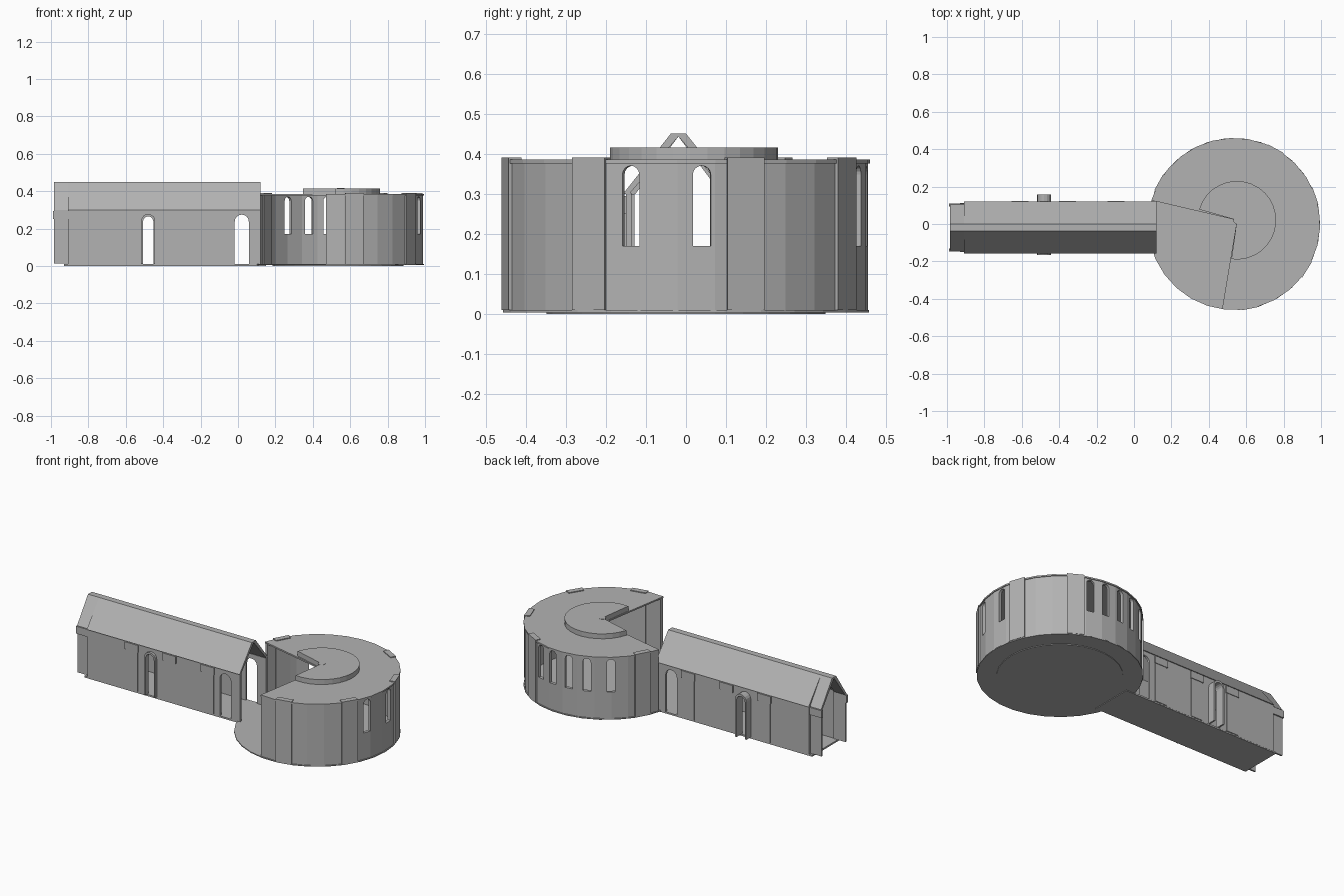
import bpy, bmesh, math
from mathutils import Vector

cube = bpy.data.objects.get("Cube")
if cube:
    bpy.data.objects.remove(cube, do_unlink=True)

stone = bpy.data.materials.new("grey_stone")
stone.use_nodes = True
GREY = (0.45, 0.45, 0.45, 1)
stone.diffuse_color = GREY
stone.node_tree.nodes["Principled BSDF"].inputs["Base Color"].default_value = GREY

CX, CY, R = 0.535, 0.0, 0.46      # drum centre and radius
GAP_END, GAP_START = -98, 164     # walled part of the drum, in degrees


def prisms(name, items):
    """Make one object from (outline points, extrusion vector) pairs."""
    bm = bmesh.new()
    for pts, vec in items:
        face = bm.faces.new([bm.verts.new(p) for p in pts])
        ext = bmesh.ops.extrude_face_region(bm, geom=[face])
        verts = [g for g in ext["geom"] if isinstance(g, bmesh.types.BMVert)]
        bmesh.ops.translate(bm, verts=verts, vec=vec)
    bmesh.ops.recalc_face_normals(bm, faces=bm.faces[:])
    mesh = bpy.data.meshes.new(name)
    bm.to_mesh(mesh)
    bm.free()
    mesh.materials.append(stone)
    obj = bpy.data.objects.new(name, mesh)
    bpy.context.collection.objects.link(obj)
    return obj


def box(x0, x1, y0, y1, z0, z1):
    pts = [(x0, y0, z0), (x1, y0, z0), (x1, y1, z0), (x0, y1, z0)]
    return pts, Vector((0, 0, z1 - z0))


def arc(r, a0, a1, n, z, cx=CX, cy=CY):
    angles = [math.radians(a0 + (a1 - a0) * i / n) for i in range(n + 1)]
    return [(cx + r * math.cos(a), cy + r * math.sin(a), z) for a in angles]


def curved_slab(r0, r1, a0, a1, n, z0, z1):
    pts = arc(r1, a0, a1, n, z0) + arc(r0, a1, a0, n, z0)
    return pts, Vector((0, 0, z1 - z0))


def disc(r, z0, z1, n=30):
    return arc(r, 0, 360, n, z0)[:-1], Vector((0, 0, z1 - z0))


def arch(origin, side, depth, width, z0, z1):
    """Round-headed opening, extruded along depth."""
    o, s, h = Vector(origin), Vector(side), width / 2
    pts = [o - s * h + Vector((0, 0, z0)), o + s * h + Vector((0, 0, z0))]
    for i in range(9):
        a = math.pi * i / 8
        pts.append(o + s * h * math.cos(a) + Vector((0, 0, z1 - h + h * math.sin(a))))
    return pts, Vector(depth)


def cut(obj, items):
    cutter = prisms("opening_cutter", items)
    cutter.hide_render = True
    mod = obj.modifiers.new("openings", "BOOLEAN")
    mod.operation, mod.solver, mod.object = "DIFFERENCE", "EXACT", cutter
    bpy.context.view_layer.objects.active = obj
    bpy.ops.object.modifier_apply(modifier=mod.name)
    bpy.data.objects.remove(cutter, do_unlink=True)


# Round floor with a lower inner disc
prisms("drum_floor", [disc(R, 0.004, 0.01)])
prisms("drum_floor_underside", [disc(0.35, 0, 0.006)])

# Curved wall with arched windows
wall = prisms("drum_wall", [curved_slab(0.437, 0.455, GAP_END, GAP_START, 22, 0.01, 0.38)])
windows = []
for deg in (-17.7, 5, 72, 84, 97.5, 111, 128):
    a = math.radians(deg)
    out, side = Vector((math.cos(a), math.sin(a), 0)), Vector((-math.sin(a), math.cos(a), 0))
    windows.append(arch(Vector((CX, CY, 0)) + out * 0.38, side, out * 0.15, 0.045, 0.17, 0.37))
cut(wall, windows)

# Buttress strips that rise just above the roof
prisms("drum_pilasters", [curved_slab(0.43, 0.463, a - 6, a + 6, 1, 0.01, 0.39)
                          for a in (-79, -32, 19, 61, 151)])

# Flat roof and raised centre, both with the open sector left out
HX, HY = 0.55, 0.02
prisms("drum_roof", [([(HX, HY, 0.376)] + arc(R, GAP_END, GAP_START, 22, 0.376),
                      Vector((0, 0, 0.009)))])
prisms("raised_roof", [([(HX, HY, 0.385)] + arc(0.21, GAP_END, GAP_START, 22, 0.385, HX, HY),
                        Vector((0, 0, 0.03)))])
prisms("roof_hub", [(arc(0.02, 0, 360, 12, 0.385, HX, HY)[:-1], Vector((0, 0, 0.031)))])


# Long hall: open at both ends
def roof(x0, x1, front, back):
    outer = [(front, 0.30), (-0.038, 0.45), (0.0, 0.45), (back, 0.30)]
    inner = [(back - 0.016, 0.30), (-0.019, 0.443), (front + 0.016, 0.30)]
    return [(x0, y, z) for y, z in outer + inner], Vector((x1 - x0, 0, 0))


prisms("hall_roof", [roof(-0.91, 0.12, -0.157, 0.12)])
prisms("hall_end_roof", [roof(-0.985, -0.91, -0.142, 0.104)])
prisms("hall_floor", [box(-0.93, 0.15, -0.15, 0.113, 0, 0.01)])

DOOR, PASSAGE = -0.48, 0.02
for side_name, face, s in (("front", -0.15, -1), ("back", 0.114, 1)):
    def strip(x0, x1, y_in, y_out, z0, z1):
        ys = sorted((face + s * y_in, face + s * y_out))
        return box(x0, x1, ys[0], ys[1], z0, z1)

    start = (0, face - 0.1, 0)
    openings = [arch(Vector(start) + Vector((x, 0, 0)), (1, 0, 0), (0, 0.2, 0), w, -0.02, h)
                for x, w, h in ((DOOR, 0.055, 0.265), (PASSAGE, 0.075, 0.275))]
    hall_wall = prisms(side_name + "_hall_wall", [strip(-0.91, 0.12, -0.014, 0, 0.005, 0.302)])
    cut(hall_wall, openings)

    # Set-back end bay with its cornice
    prisms(side_name + "_end_bay", [strip(-0.985, -0.905, -0.022, -0.012, 0.012, 0.30)])
    prisms(side_name + "_end_cornice", [strip(-0.99, -0.905, -0.02, -0.004, 0.25, 0.295)])

    # Pilasters with capitals
    strips = []
    for x in (-0.61, -0.355, -0.097):
        strips.append(strip(x - 0.04, x + 0.04, -0.005, 0.004, 0.01, 0.25))
        strips.append(strip(x - 0.045, x + 0.045, -0.005, 0.008, 0.25, 0.295))
    prisms(side_name + "_hall_pilasters", strips)

    # Door surround, deeper at the back
    depth = 0.015 if s < 0 else 0.045
    frame = prisms(side_name + "_door_surround",
                   [arch((DOOR, face - s * 0.005, 0), (1, 0, 0), (0, s * (depth + 0.005), 0),
                         0.075, 0.01, 0.278)])
    cut(frame, openings[:1])
